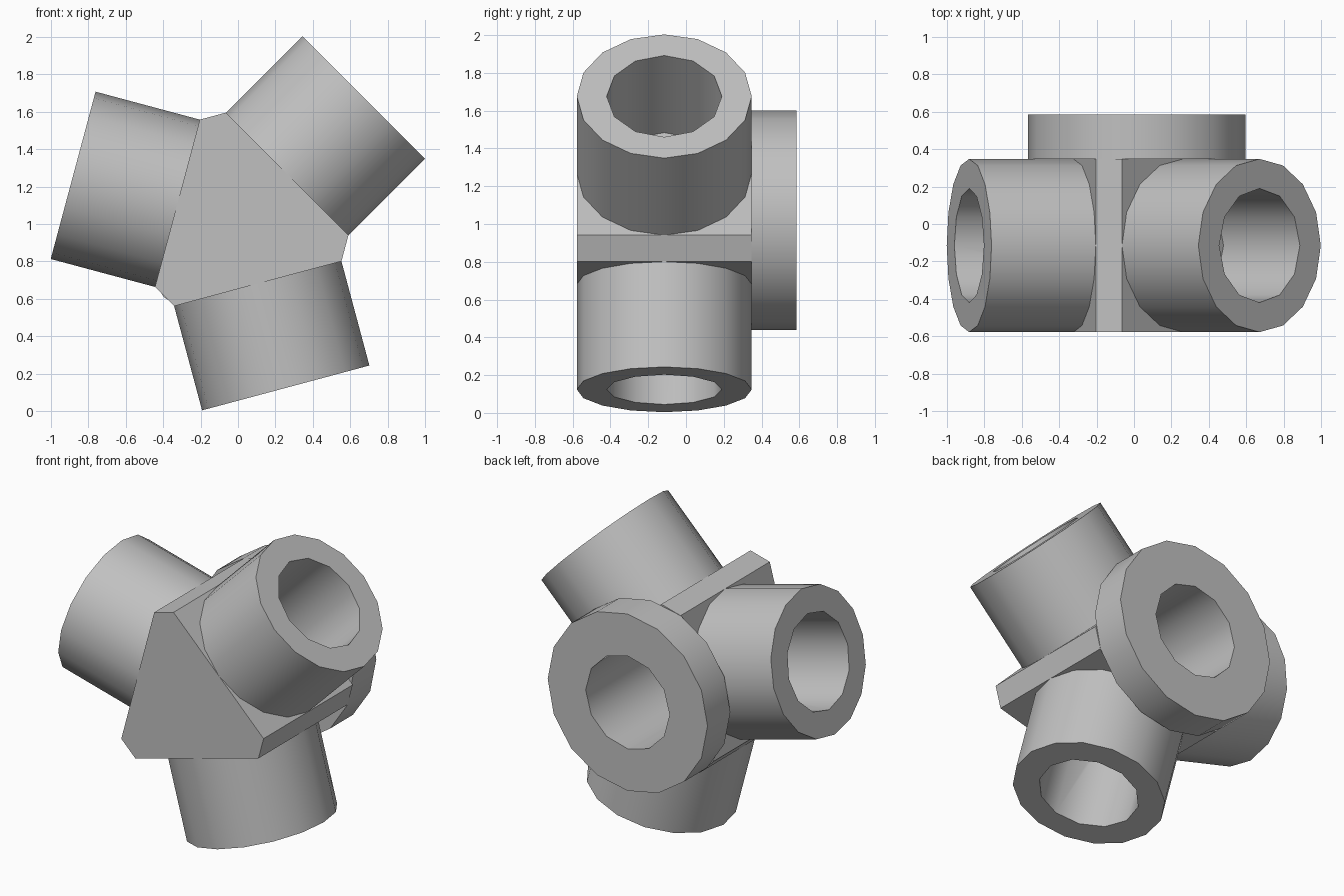
import bpy, bmesh, math
from mathutils import Vector, Matrix

if "Cube" in bpy.data.objects:
    bpy.data.objects.remove(bpy.data.objects["Cube"], do_unlink=True)

HUB = Vector((0.015, -0.115, 1.02))    # centre of the three-way hub
HALF = 0.463                           # tube radius and half depth of the hub
FACE, END = 0.351, 0.928               # hub face and tube end, from the centre
BORE = 0.305
COLLAR = math.hypot(FACE, HALF)
BACK, BACK_END = HALF, 0.70            # rear collar span, from the centre
ANGLES = [math.radians(a) for a in (45, 165, 285)]

grey = bpy.data.materials.new("plain_grey")
grey.use_nodes = True
colour = (0.53, 0.53, 0.53, 1)
grey.diffuse_color = colour
grey.node_tree.nodes["Principled BSDF"].inputs["Base Color"].default_value = colour


def make_object(name, bm):
    bmesh.ops.recalc_face_normals(bm, faces=bm.faces[:])
    mesh = bpy.data.meshes.new(name)
    bm.to_mesh(mesh)
    bm.free()
    mesh.materials.append(grey)
    ob = bpy.data.objects.new(name, mesh)
    bpy.context.collection.objects.link(ob)
    return ob


def cylinder(name, direction, radius, start, end, sides):
    """Capped cylinder along a direction, spanning two distances from the hub."""
    bm = bmesh.new()
    turn = direction.to_track_quat('Z', 'Y').to_matrix().to_4x4()
    place = Matrix.Translation(HUB + direction * (start + end) / 2) @ turn
    bmesh.ops.create_cone(bm, cap_ends=True, segments=sides, radius1=radius,
                          radius2=radius, depth=end - start, matrix=place)
    return make_object(name, bm)


def select_only(ob):
    bpy.ops.object.select_all(action='DESELECT')
    ob.select_set(True)
    bpy.context.view_layer.objects.active = ob


def drill(ob, cutter):
    cutter.hide_render = True
    mod = ob.modifiers.new("bore", 'BOOLEAN')
    mod.operation, mod.solver, mod.object = 'DIFFERENCE', 'EXACT', cutter
    select_only(ob)
    bpy.ops.object.modifier_apply(modifier=mod.name)
    bpy.data.objects.remove(cutter, do_unlink=True)


def smooth(ob):
    select_only(ob)
    bpy.ops.object.shade_smooth_by_angle(angle=math.radians(40))


# Hub: triangular block with its corners cut off
bm = bmesh.new()
outline = []
for a in ANGLES:
    out = Vector((math.cos(a), 0, math.sin(a)))
    side = Vector((-math.sin(a), 0, math.cos(a)))
    outline += [HUB + out * FACE + side * s * HALF for s in (-1, 1)]
front = bm.faces.new([bm.verts.new(p - Vector((0, HALF, 0))) for p in outline])
grown = bmesh.ops.extrude_face_region(bm, geom=[front])["geom"]
bmesh.ops.translate(bm, vec=(0, 2 * HALF, 0),
                    verts=[v for v in grown if isinstance(v, bmesh.types.BMVert)])
hub = make_object("hub_block", bm)

# Three sockets around the hub, bored down to the hub faces
for name, a in zip(("upper_left_socket", "right_socket", "lower_socket"), ANGLES):
    d = Vector((math.cos(a), 0, math.sin(a)))
    tube = cylinder(name, d, HALF, FACE, END, 16)
    drill(tube, cylinder("cutter", d, BORE, FACE - 0.1, END + 0.1, 12))
    smooth(tube)

# Rear collar, with a blind bore running on into the hub
rear = Vector((0, 1, 0))
collar = cylinder("rear_collar", rear, COLLAR, BACK, BACK_END, 16)
for part in (collar, hub):
    drill(part, cylinder("cutter", rear, BORE, -0.1, BACK_END + 0.1, 12))
    smooth(part)
